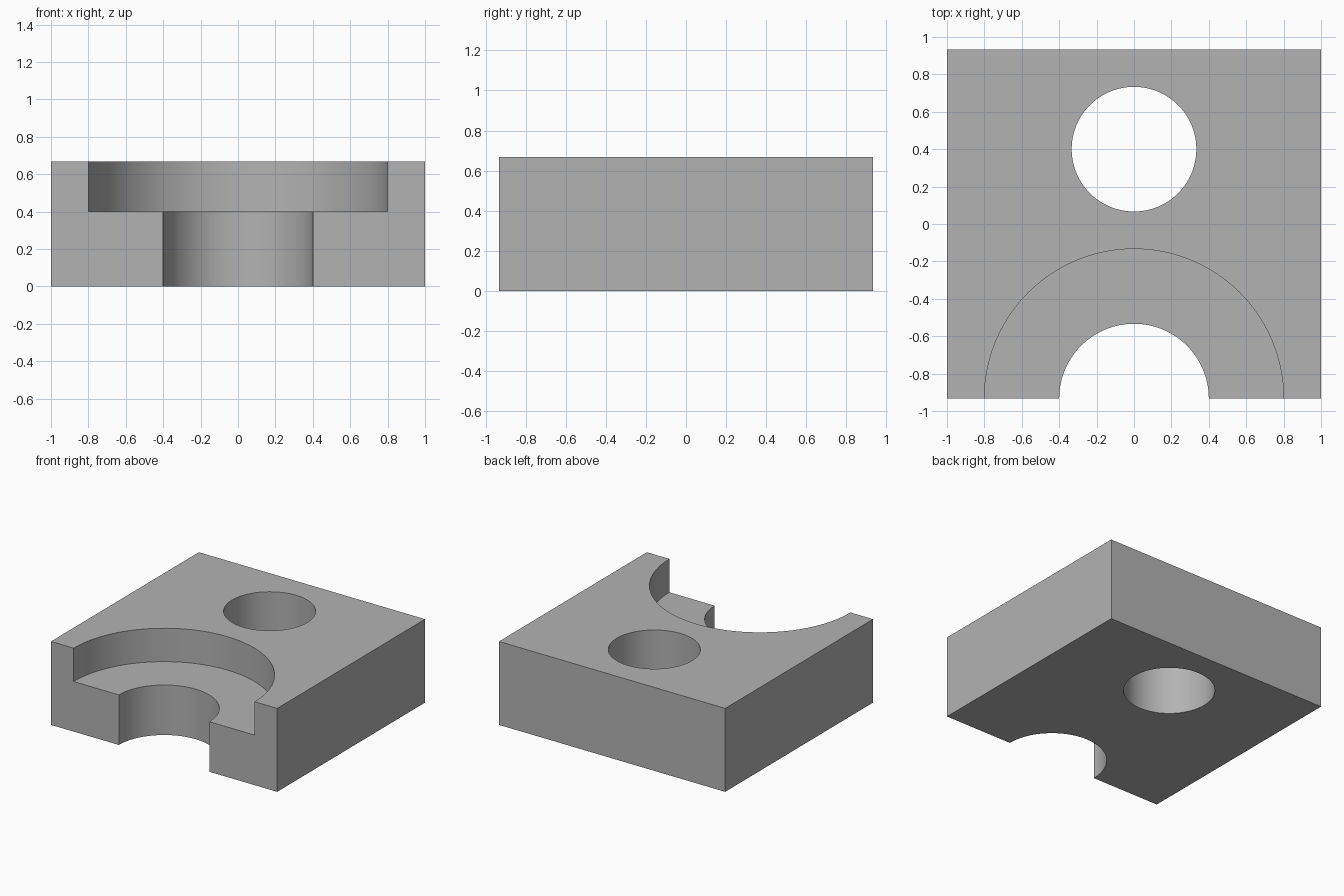
import bpy
import math

cube = bpy.data.objects.get("Cube")
if cube:
    bpy.data.objects.remove(cube, do_unlink=True)

WIDTH, DEPTH, HEIGHT = 2.0, 1.8667, 0.6667
FRONT = -DEPTH / 2
STEP = 0.4

# Plain grey material
grey = bpy.data.materials.new("plain_grey")
grey.use_nodes = True
colour = (0.45, 0.45, 0.45, 1)
grey.diffuse_color = colour
grey.node_tree.nodes["Principled BSDF"].inputs["Base Color"].default_value = colour

# Solid block
bpy.ops.mesh.primitive_cube_add(size=1, location=(0, 0, HEIGHT / 2))
block = bpy.context.object
block.name = "mounting_block"
block.scale = (WIDTH, DEPTH, HEIGHT)
bpy.ops.object.transform_apply(location=True, rotation=False, scale=True)
block.data.materials.append(grey)


def bore(name, radius, y, bottom):
    """Cut a vertical round bore from the given height up through the top."""
    top = HEIGHT + 0.2
    bpy.ops.mesh.primitive_cylinder_add(
        vertices=96, radius=radius, depth=top - bottom,
        location=(0, y, (top + bottom) / 2))
    cutter = bpy.context.object
    cutter.name = name + "_cutter"
    cutter.hide_render = True
    cutter.data.materials.append(grey)
    mod = block.modifiers.new(name, "BOOLEAN")
    mod.operation = "DIFFERENCE"
    mod.solver = "EXACT"
    mod.object = cutter
    bpy.ops.object.select_all(action="DESELECT")
    block.select_set(True)
    bpy.context.view_layer.objects.active = block
    bpy.ops.object.modifier_apply(modifier=mod.name)
    bpy.data.objects.remove(cutter, do_unlink=True)


# Through hole, then the stepped half-round recess on the front edge
bore("through_hole", 0.3333, 0.4, -0.2)
bore("wide_recess", 0.8, FRONT, STEP)
bore("narrow_recess", 0.4, FRONT, -0.2)

# Smooth bore walls, crisp edges elsewhere
bpy.ops.object.shade_smooth_by_angle(angle=math.radians(30))
